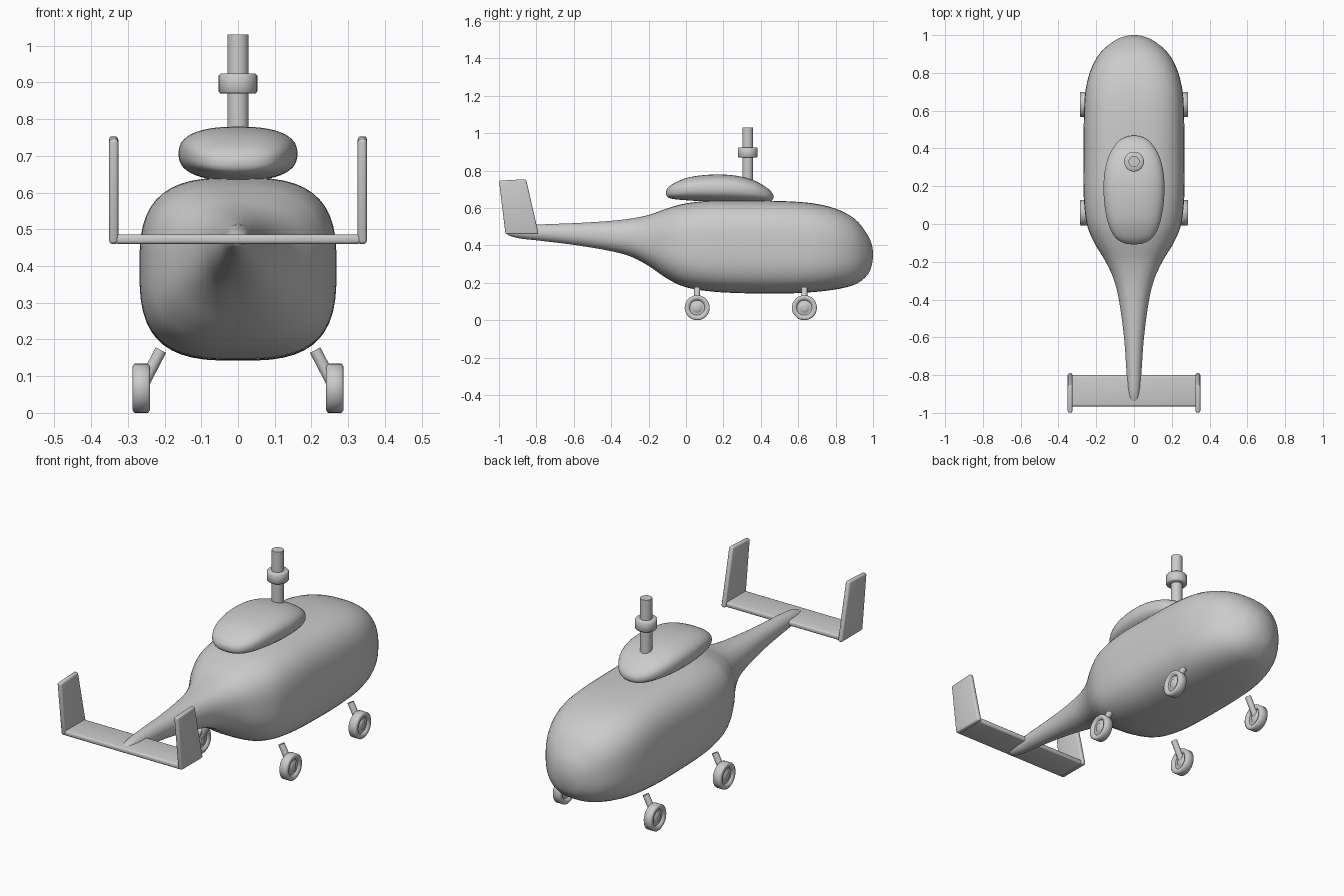
import bpy, bmesh, math
from mathutils import Vector, Matrix

if "Cube" in bpy.data.objects:
    bpy.data.objects.remove(bpy.data.objects["Cube"])

grey = bpy.data.materials.new("light grey")
grey.diffuse_color = (0.6, 0.6, 0.6, 1)
grey.use_nodes = True
grey.node_tree.nodes["Principled BSDF"].inputs["Base Color"].default_value = grey.diffuse_color


def finish(name, bm, angle=40):
    bmesh.ops.recalc_face_normals(bm, faces=bm.faces)
    me = bpy.data.meshes.new(name)
    bm.to_mesh(me)
    bm.free()
    me.materials.append(grey)
    ob = bpy.data.objects.new(name, me)
    bpy.context.collection.objects.link(ob)
    bpy.ops.object.select_all(action='DESELECT')
    ob.select_set(True)
    bpy.context.view_layer.objects.active = ob
    bpy.ops.object.shade_smooth_by_angle(angle=math.radians(angle))
    return ob


def spline(stations, steps):
    """Smooth curve through (y, half width, bottom, top, exponent), rounded at both tips."""
    def mirrored(s):
        return (s[0], -s[1], s[3], s[2], s[4])
    p = [mirrored(stations[1])] + list(stations) + [mirrored(stations[-2])]
    out = []
    for i in range(1, len(p) - 2):
        for k in range(steps):
            t = k / steps
            out.append([0.5 * (2 * b + (c - a) * t + (2 * a - 5 * b + 4 * c - d) * t * t
                               + (3 * b - a - 3 * c + d) * t ** 3)
                        for a, b, c, d in zip(*p[i - 1:i + 3])])
    return out + [list(stations[-1])]


def loft(name, stations, steps=5, sides=48):
    """Superellipse sections lofted along y, closed to a point at each end."""
    bm = bmesh.new()
    rings = []
    curve = spline(stations, steps)
    for j, (y, w, lo, hi, n) in enumerate(curve):
        if j in (0, len(curve) - 1):
            rings.append([bm.verts.new((0, y, (lo + hi) / 2))] * sides)
            continue
        ring = []
        for i in range(sides):
            a = 2 * math.pi * (i + 0.5) / sides
            c, s = math.cos(a), math.sin(a)
            ring.append(bm.verts.new((w * math.copysign(abs(c) ** (2 / n), c), y,
                        (lo + hi) / 2 + (hi - lo) / 2 * math.copysign(abs(s) ** (2 / n), s))))
        rings.append(ring)
    for r0, r1 in zip(rings, rings[1:]):
        for i in range(sides):
            k = (i + 1) % sides
            bm.faces.new(list(dict.fromkeys((r0[i], r0[k], r1[k], r1[i]))))
    return finish(name, bm, 80)


def lathe(name, profile, origin, direction, sides=32, angle=40):
    """Revolve (radius, distance) points around an axis."""
    bm = bmesh.new()
    rot = Vector(direction).to_track_quat('Z', 'Y').to_matrix().to_4x4()
    rings = [[bm.verts.new((r * math.cos(2 * math.pi * i / sides),
                            r * math.sin(2 * math.pi * i / sides), h)) for i in range(sides)]
             for r, h in profile]
    for r0, r1 in zip(rings, rings[1:]):
        for i in range(sides):
            k = (i + 1) % sides
            bm.faces.new((r0[i], r0[k], r1[k], r1[i]))
    bm.faces.new(rings[0])
    bm.faces.new(rings[-1])
    bm.transform(Matrix.Translation(origin) @ rot)
    return finish(name, bm, angle)


def plate(name, outline, x0, x1, bevel):
    """Side outline (y, z) extruded along x with rounded edges."""
    bm = bmesh.new()
    a = [bm.verts.new((x0, y, z)) for y, z in outline]
    b = [bm.verts.new((x1, y, z)) for y, z in outline]
    bm.faces.new(a)
    bm.faces.new(b)
    for i in range(len(a)):
        k = (i + 1) % len(a)
        bm.faces.new((a[i], a[k], b[k], b[i]))
    bmesh.ops.recalc_face_normals(bm, faces=bm.faces)
    bmesh.ops.bevel(bm, geom=list(bm.edges), offset=bevel, segments=3,
                    profile=0.5, affect='EDGES')
    return finish(name, bm, 35)


# Fuselage with tapered tail boom
loft("fuselage", [
    (-0.955, 0, 0.463, 0.463, 2), (-0.94, 0.022, 0.450, 0.485, 2),
    (-0.88, 0.033, 0.436, 0.503, 2), (-0.78, 0.040, 0.425, 0.512, 2),
    (-0.60, 0.053, 0.403, 0.519, 2.1), (-0.42, 0.077, 0.373, 0.530, 2.2),
    (-0.30, 0.105, 0.342, 0.543, 2.3), (-0.20, 0.150, 0.290, 0.563, 2.5),
    (-0.10, 0.210, 0.222, 0.598, 2.7), (0.0, 0.250, 0.176, 0.625, 2.9),
    (0.15, 0.267, 0.152, 0.640, 3), (0.35, 0.268, 0.143, 0.640, 3),
    (0.55, 0.266, 0.143, 0.636, 3), (0.70, 0.258, 0.152, 0.622, 2.9),
    (0.82, 0.228, 0.168, 0.589, 2.7), (0.91, 0.176, 0.194, 0.535, 2.5),
    (0.97, 0.104, 0.242, 0.458, 2.3), (0.993, 0.05, 0.295, 0.405, 2.1),
    (1.0, 0, 0.35, 0.35, 2)])

# Engine housing on the roof
loft("engine_housing", [
    (-0.108, 0, 0.682, 0.682, 2.3), (-0.098, 0.06, 0.658, 0.706, 2.4),
    (-0.06, 0.108, 0.647, 0.735, 2.5), (0.02, 0.142, 0.640, 0.765, 2.5),
    (0.14, 0.160, 0.634, 0.779, 2.5), (0.26, 0.158, 0.632, 0.774, 2.5),
    (0.36, 0.134, 0.632, 0.749, 2.5), (0.43, 0.090, 0.634, 0.710, 2.4),
    (0.46, 0.045, 0.641, 0.682, 2.3), (0.468, 0, 0.66, 0.66, 2.3)])

# Rotor mast and collar
lathe("rotor_mast", [(0.029, 0), (0.029, 0.33)], (0, 0.33, 0.70), (0, 0, 1))
lathe("mast_collar", [(0.029, 0), (0.048, 0), (0.0525, 0.005), (0.0525, 0.049),
                      (0.048, 0.054), (0.029, 0.054)], (0, 0.33, 0.87), (0, 0, 1), angle=60)

# Tail plane and end fins
plate("tail_plane", [(-0.965, 0.460), (-0.80, 0.460), (-0.80, 0.486), (-0.965, 0.486)],
      -0.335, 0.335, 0.009)
for side, sx in (("left", -1), ("right", 1)):
    plate(side + "_fin", [(-0.965, 0.46), (-0.788, 0.46), (-0.855, 0.754), (-1.0, 0.746)],
          sx * 0.326, sx * 0.351, 0.009)

# Wheels with dished faces, on slanted struts
wheel = [(0.008, 0.006), (0.022, 0.007), (0.026, 0.012), (0.040, 0.012), (0.046, 0.001),
         (0.060, 0.0), (0.067, 0.005)]
wheel = wheel + [(r, 0.047 - h) for r, h in reversed(wheel)]
for side, sx in (("left", -1), ("right", 1)):
    for end, y in (("rear", 0.06), ("front", 0.633)):
        lathe(f"{end}_{side}_wheel", wheel, (sx * 0.240, y, 0.067), (sx, 0, 0), angle=60)
        top, foot = Vector((sx * 0.210, y, 0.171)), Vector((sx * 0.260, y, 0.075))
        lathe(f"{end}_{side}_strut", [(0.016, 0), (0.016, (foot - top).length)],
              top, foot - top, sides=20)
